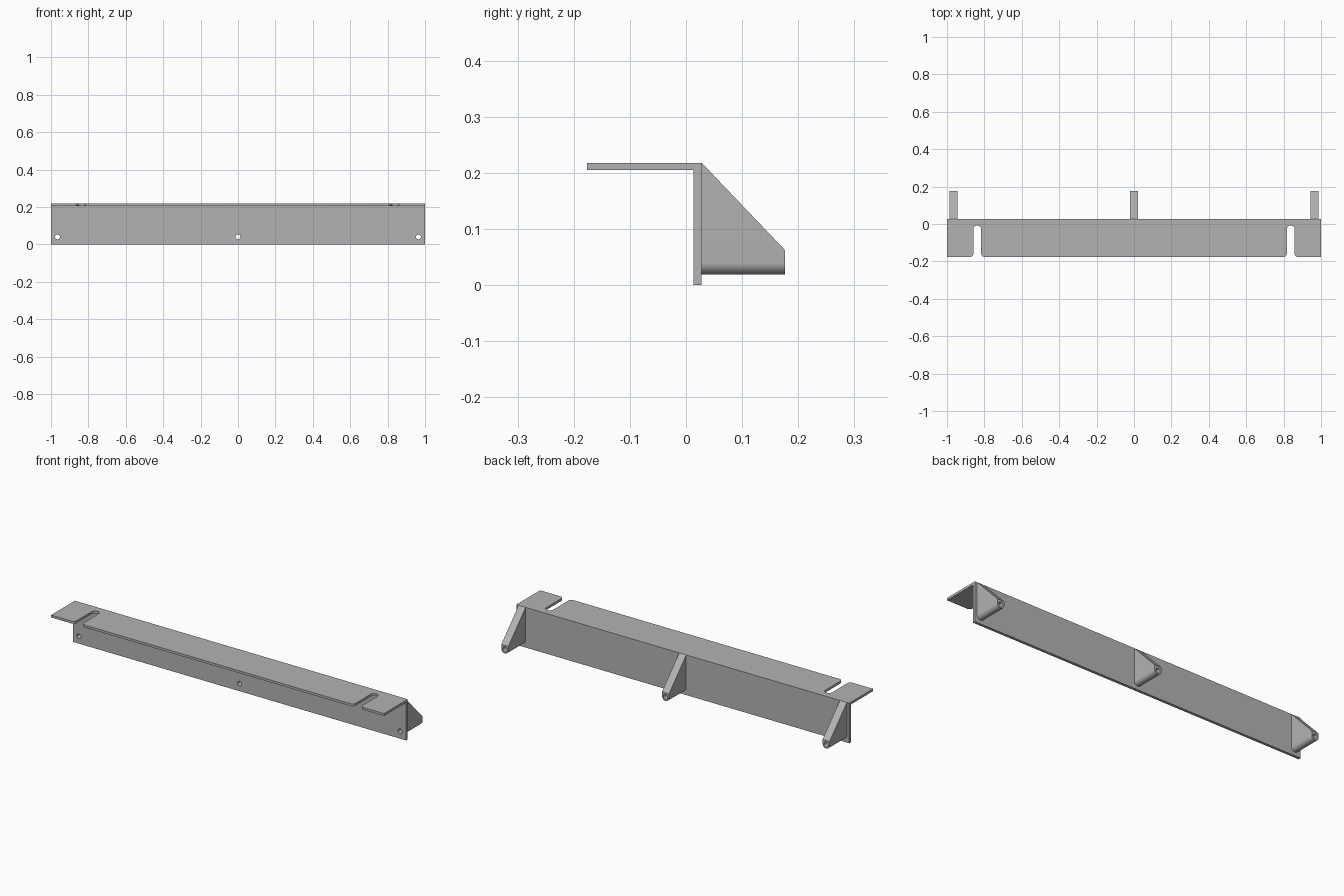
import bpy, bmesh
from math import sin, cos, pi
from mathutils import Vector

cube = bpy.data.objects.get("Cube")
if cube:
    bpy.data.objects.remove(cube, do_unlink=True)

LENGTH, TOP, FLANGE_Z = 2.0, 0.218, 0.205
FRONT, WALL_FRONT, WALL_BACK, BACK = -0.176, 0.013, 0.028, 0.176
RIB_R, HOLE_R, HOLE_Z = 0.021, 0.013, 0.04
SLOT_R, SLOT_END, FILLET = 0.021, -0.008, 0.018
RIB_X = {"right": -0.965, "middle": 0.0, "left": 0.965}

steel = bpy.data.materials.new("grey_steel")
GREY = (0.45, 0.45, 0.45, 1)
steel.diffuse_color = GREY
steel.use_nodes = True
steel.node_tree.nodes["Principled BSDF"].inputs["Base Color"].default_value = GREY


def arc(cx, cy, r, start, end, steps=12):
    angles = [start + (end - start) * i / steps for i in range(steps + 1)]
    return [(cx + r * cos(a), cy + r * sin(a)) for a in angles]


def prism(name, outline, axis, start, end, trim=None):
    """Extrude a 2D outline along an axis, optionally trimmed by a plane."""
    place = {"x": lambda a, b: (start, a, b),
             "y": lambda a, b: (a, start, b),
             "z": lambda a, b: (a, b, start)}[axis]
    step = Vector([(end - start) * (axis == k) for k in "xyz"])
    bm = bmesh.new()
    face = bm.faces.new([bm.verts.new(place(*p)) for p in outline])
    new = bmesh.ops.extrude_face_region(bm, geom=[face])["geom"]
    bmesh.ops.translate(bm, vec=step, verts=[v for v in new if isinstance(v, bmesh.types.BMVert)])
    if trim:
        point, normal = trim
        cut = bmesh.ops.bisect_plane(bm, geom=bm.verts[:] + bm.edges[:] + bm.faces[:],
                                     plane_co=point, plane_no=normal, clear_outer=True)
        edges = [e for e in cut["geom_cut"] if isinstance(e, bmesh.types.BMEdge)]
        bmesh.ops.contextual_create(bm, geom=edges)
    bmesh.ops.recalc_face_normals(bm, faces=bm.faces)
    mesh = bpy.data.meshes.new(name)
    bm.to_mesh(mesh)
    bm.free()
    mesh.materials.append(steel)
    obj = bpy.data.objects.new(name, mesh)
    bpy.context.collection.objects.link(obj)
    return obj


def activate(obj):
    bpy.ops.object.select_all(action="DESELECT")
    obj.select_set(True)
    bpy.context.view_layer.objects.active = obj


def subtract(obj, cutter):
    mod = obj.modifiers.new("cut", "BOOLEAN")
    mod.operation, mod.solver, mod.object = "DIFFERENCE", "EXACT", cutter
    activate(obj)
    bpy.ops.object.modifier_apply(modifier=mod.name)


# Angle section: horizontal flange and vertical wall
angle_bar = prism("angle_bar", [
    (FRONT, FLANGE_Z), (WALL_FRONT, FLANGE_Z), (WALL_FRONT, 0),
    (WALL_BACK, 0), (WALL_BACK, TOP), (FRONT, TOP)], "x", -LENGTH / 2, LENGTH / 2)

# Open slots with a round end and a flared mouth
for sx in (-0.838, 0.838):
    mouth = SLOT_R + FILLET
    outline = [(sx + mouth, FRONT - 0.02)]
    outline += arc(sx + mouth, FRONT + FILLET, FILLET, 1.5 * pi, pi, 8)
    outline += arc(sx, SLOT_END - SLOT_R, SLOT_R, 0, pi, 16)
    outline += arc(sx - mouth, FRONT + FILLET, FILLET, 0, -pi / 2, 8)
    outline += [(sx - mouth, FRONT - 0.02)]
    cutter = prism("slot_cutter", outline, "z", FLANGE_Z - 0.03, TOP + 0.03)
    subtract(angle_bar, cutter)
    bpy.data.objects.remove(cutter, do_unlink=True)

# Sloped ribs with a round underside, drilled through together with the wall
slope = Vector((0, TOP - 0.063, BACK - WALL_BACK))
ribs = []
for side, x in RIB_X.items():
    outline = [(x + RIB_R, TOP + 0.05)]
    outline += arc(x, HOLE_Z, RIB_R, 0, -pi, 20)
    outline += [(x - RIB_R, TOP + 0.05)]
    rib = prism(side + "_rib", outline, "y", WALL_BACK, BACK,
                trim=((0, WALL_BACK, TOP), slope.normalized()))
    drill = prism("drill", arc(x, HOLE_Z, HOLE_R, 0, 2 * pi, 24)[:-1], "y",
                  WALL_FRONT - 0.05, BACK + 0.05)
    subtract(rib, drill)
    subtract(angle_bar, drill)
    bpy.data.objects.remove(drill, do_unlink=True)
    ribs.append(rib)

for obj in [angle_bar] + ribs:
    activate(obj)
    bpy.ops.object.shade_smooth_by_angle(angle=pi / 6)
